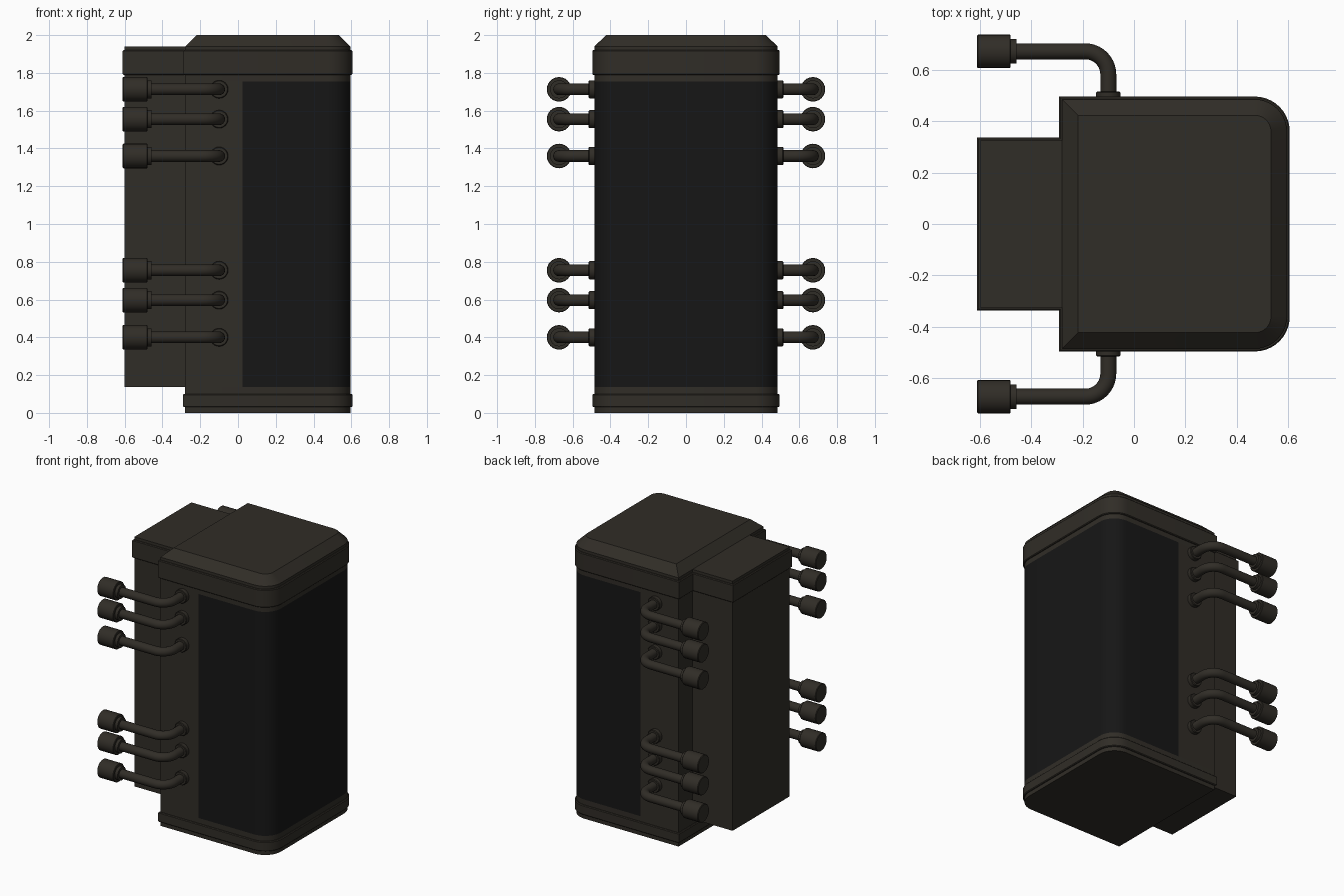
import bpy, bmesh, math
from mathutils import Vector

if "Cube" in bpy.data.objects:
    bpy.data.objects.remove(bpy.data.objects["Cube"])


def material(name, rgb):
    m = bpy.data.materials.new(name)
    m.diffuse_color = (*rgb, 1)
    m.use_nodes = True
    m.node_tree.nodes["Principled BSDF"].inputs["Base Color"].default_value = m.diffuse_color
    return m


METAL = material("dark_metal", (0.030, 0.026, 0.020))
BLACK = material("black_panel", (0.008, 0.008, 0.008))


def finish(bm, name, mat):
    bmesh.ops.recalc_face_normals(bm, faces=bm.faces)
    me = bpy.data.meshes.new(name)
    bm.to_mesh(me)
    bm.free()
    me.materials.append(mat)
    ob = bpy.data.objects.new(name, me)
    bpy.context.collection.objects.link(ob)
    bpy.ops.object.select_all(action='DESELECT')
    bpy.context.view_layer.objects.active = ob
    ob.select_set(True)
    bpy.ops.object.shade_smooth_by_angle(angle=math.radians(30))
    return ob


def loft(name, rings, mat):
    bm = bmesh.new()
    loops = [[bm.verts.new(p) for p in r] for r in rings]
    n = len(loops[0])
    for a, b in zip(loops, loops[1:]):
        for i in range(n):
            j = (i + 1) % n
            bm.faces.new((a[i], a[j], b[j], b[i]))
    bm.faces.new(loops[0])
    bm.faces.new(loops[-1])
    return finish(bm, name, mat)


def outline(x0, x1, hy, r, z, grow=0.0):
    """Rectangle whose +x corners are rounded, grown outward by an offset."""
    x0, x1, hy = x0 - grow, x1 + grow, hy + grow
    pts = [(x0, hy, z), (x0, -hy, z)]
    if r == 0:
        return pts + [(x1, -hy, z), (x1, hy, z)]
    r += grow
    for sy, start in ((-1, -90), (1, 0)):
        for k in range(11):
            a = math.radians(start + 9 * k)
            pts.append((x1 - r + r * math.cos(a),
                        sy * (hy - r) + r * math.sin(a), z))
    return pts


def block(name, dims, layers, mat=METAL):
    return loft(name, [outline(*dims, z, g) for z, g in layers], mat)


def band(z0, z1):
    """Raised strip with softened rims."""
    return [(z0, 0), (z0, 0.006), (z0 + 0.005, 0.011),
            (z1 - 0.005, 0.011), (z1, 0.006), (z1, 0)]


# Main cabinet: base, rear core, wrap-around black panel, chamfered cap
MAIN = (-0.28, 0.595, 0.485, 0.125)
block("base", MAIN, [(0, 0)] + band(0.03, 0.10) + [(0.138, 0)])
block("cabinet_core", (-0.28, 0.025, 0.485, 0), [(0.138, 0), (1.755, 0)])
block("wrap_panel", (0.025, 0.595, 0.485, 0.125), [(0.138, 0), (1.755, 0)], BLACK)
block("cap", MAIN, [(1.755, 0)] + band(1.79, 1.92) + [(1.94, 0), (2.0, -0.062)])

# Narrower box on the back with matching band
block("rear_box", (-0.60, -0.27, 0.325, 0),
      [(0.138, 0)] + band(1.79, 1.92) + [(1.94, 0)])


def tube(name, path, segs=24):
    """Sweep circles along (point, direction, radius) stations."""
    rings = []
    up = Vector((0, 0, 1))
    for p, d, r in path:
        side = Vector(d).cross(up).normalized()
        rings.append([Vector(p) + r * (math.cos(t) * side + math.sin(t) * up)
                      for t in (2 * math.pi * i / segs for i in range(segs))])
    return loft(name, rings, METAL)


# Bent pipes with wall flange and stepped nozzle, six per side
PX, PY, BEND = -0.10, 0.672, 0.09
for s, side in ((-1, "front"), (1, "back")):
    for i, z in enumerate((0.40, 0.597, 0.755, 1.36, 1.555, 1.713)):
        out, back = (0, s, 0), (-1, 0, 0)
        path = [((PX, s * 0.47, z), out, 0.031)]
        for k in range(11):
            a = math.radians(9 * k)
            path.append(((PX - BEND + BEND * math.cos(a),
                          s * (PY - BEND + BEND * math.sin(a)), z),
                         (-math.sin(a), s * math.cos(a), 0), 0.031))
        path.append(((-0.47, s * PY, z), back, 0.031))
        tube(f"{side}_pipe_{i}", path)
        tube(f"{side}_flange_{i}",
             [((PX, s * y, z), out, r) for y, r in
              ((0.475, 0.048), (0.511, 0.048), (0.515, 0.044))])
        tube(f"{side}_nozzle_{i}",
             [((x, s * PY, z), back, r) for x, r in
              ((-0.458, 0.048), (-0.48, 0.048), (-0.48, 0.062), (-0.483, 0.065),
               (-0.607, 0.065), (-0.611, 0.061))])
